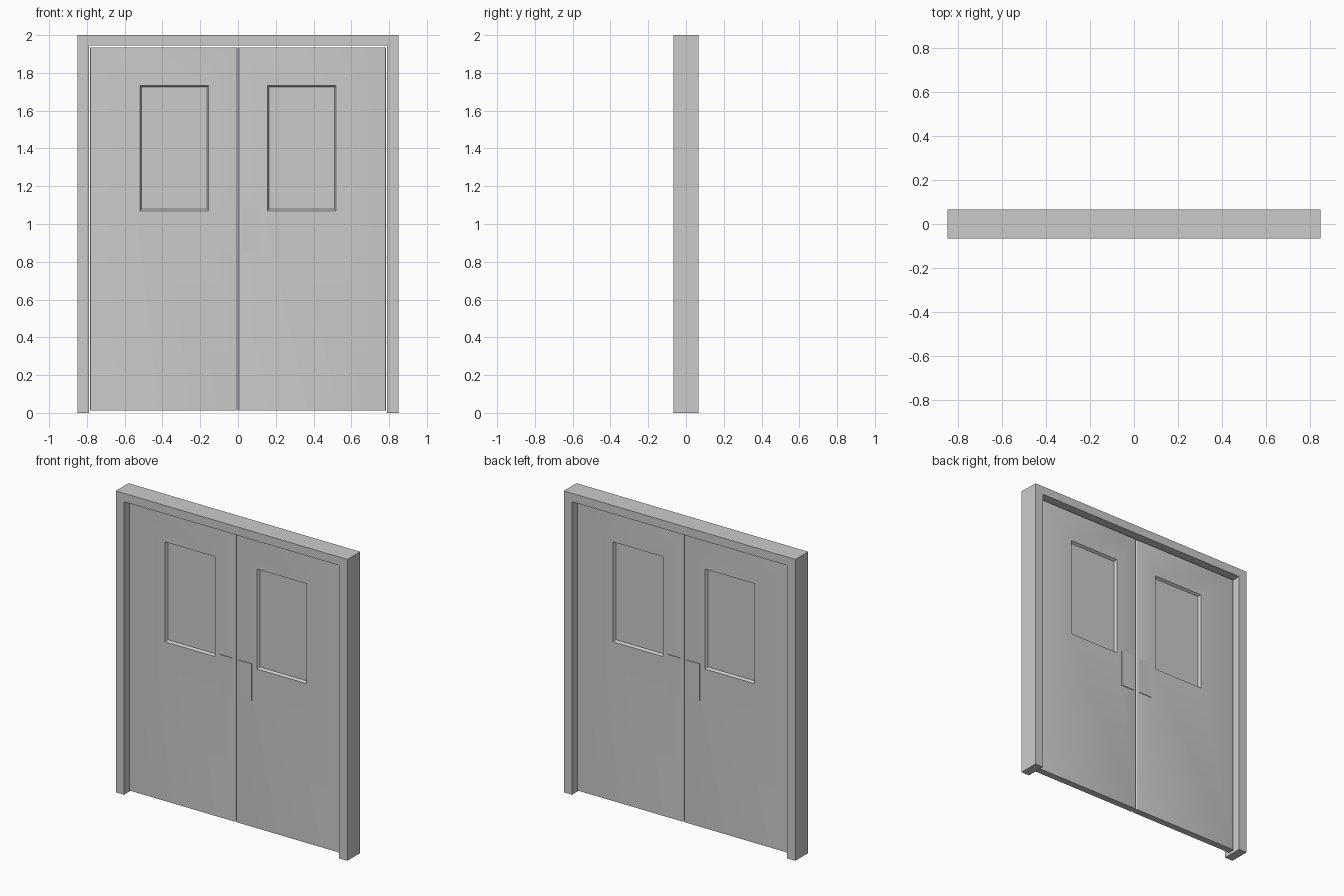
import bpy, bmesh

if "Cube" in bpy.data.objects:
    bpy.data.objects.remove(bpy.data.objects["Cube"])

DOOR_T = 0.022      # half thickness of a leaf
WX0, WX1, WZ0, WZ1 = 0.155, 0.52, 1.07, 1.733   # window opening


def add_object(name, bm):
    bmesh.ops.recalc_face_normals(bm, faces=bm.faces)
    mesh = bpy.data.meshes.new(name)
    bm.to_mesh(mesh)
    bm.free()
    ob = bpy.data.objects.new(name, mesh)
    bpy.context.collection.objects.link(ob)
    return ob


def box(name, x0, x1, y0, y1, z0, z1, round_edges=0.0):
    bm = bmesh.new()
    bmesh.ops.create_cube(bm, size=1)
    for v in bm.verts:
        v.co = ((x0 + x1) / 2 + v.co.x * (x1 - x0),
                (y0 + y1) / 2 + v.co.y * (y1 - y0),
                (z0 + z1) / 2 + v.co.z * (z1 - z0))
    if round_edges:
        upright = [e for e in bm.edges
                   if abs(e.verts[0].co.z - e.verts[1].co.z) > 0.1]
        bmesh.ops.bevel(bm, geom=upright, offset=round_edges, segments=4,
                        profile=0.5, affect='EDGES')
    return add_object(name, bm)


def window_bead(name, x0, x1, z0, z1):
    # Ring swept round the opening, sloping in towards the pane
    bm = bmesh.new()
    loops = []
    for inset, y in ((0, -0.02), (0.009, -0.006), (0.009, 0.006), (0, 0.02)):
        loops.append([bm.verts.new(p) for p in (
            (x0 + inset, y, z0 + inset), (x1 - inset, y, z0 + inset),
            (x1 - inset, y, z1 - inset), (x0 + inset, y, z1 - inset))])
    for a, b in zip(loops, loops[1:] + loops[:1]):
        for i in range(4):
            j = (i + 1) % 4
            bm.faces.new((a[i], a[j], b[j], b[i]))
    return add_object(name, bm)


# Door frame: one U-shaped outline extruded through the wall depth
bm = bmesh.new()
outline = [(-0.85, 0), (-0.85, 2), (0.85, 2), (0.85, 0),
           (0.79, 0), (0.79, 1.944), (-0.79, 1.944), (-0.79, 0)]
face = bm.faces.new([bm.verts.new((x, -0.067, z)) for x, z in outline])
new = bmesh.ops.extrude_face_region(bm, geom=[face])["geom"]
bmesh.ops.translate(bm, vec=(0, 0.134, 0),
                    verts=[g for g in new if isinstance(g, bmesh.types.BMVert)])
add_object("door_frame", bm)

for side, s in (("left", -1), ("right", 1)):
    def span(a, b):
        return sorted((s * a, s * b))

    # Leaf with rounded upright edges and a window opening
    leaf = box(side + "_leaf", *span(0.003, 0.783), -DOOR_T, DOOR_T,
               0.013, 1.935, round_edges=0.006)
    cutter = box(side + "_window_cutter", *span(WX0, WX1), -0.1, 0.1, WZ0, WZ1)
    cutter.hide_render = True
    cut = leaf.modifiers.new("window", 'BOOLEAN')
    cut.operation = 'DIFFERENCE'
    cut.solver = 'EXACT'
    cut.object = cutter
    bpy.ops.object.select_all(action='DESELECT')
    leaf.select_set(True)
    bpy.context.view_layer.objects.active = leaf
    bpy.ops.object.modifier_apply(modifier=cut.name)
    bpy.ops.object.shade_smooth_by_angle()
    bpy.data.objects.remove(cutter)

    # Window pane and bead
    box(side + "_window_pane", *span(WX0, WX1), -0.005, 0.005, WZ0, WZ1)
    window_bead(side + "_window_bead", *span(WX0, WX1), WZ0, WZ1)

    # Push plates on both faces
    for face_name, d in (("front", -1), ("back", 1)):
        y0, y1 = sorted((d * (DOOR_T - 0.002), d * (DOOR_T + 0.004)))
        box(f"{side}_{face_name}_push_plate", *span(0.024, 0.119), y0, y1,
            0.852, 1.095)
